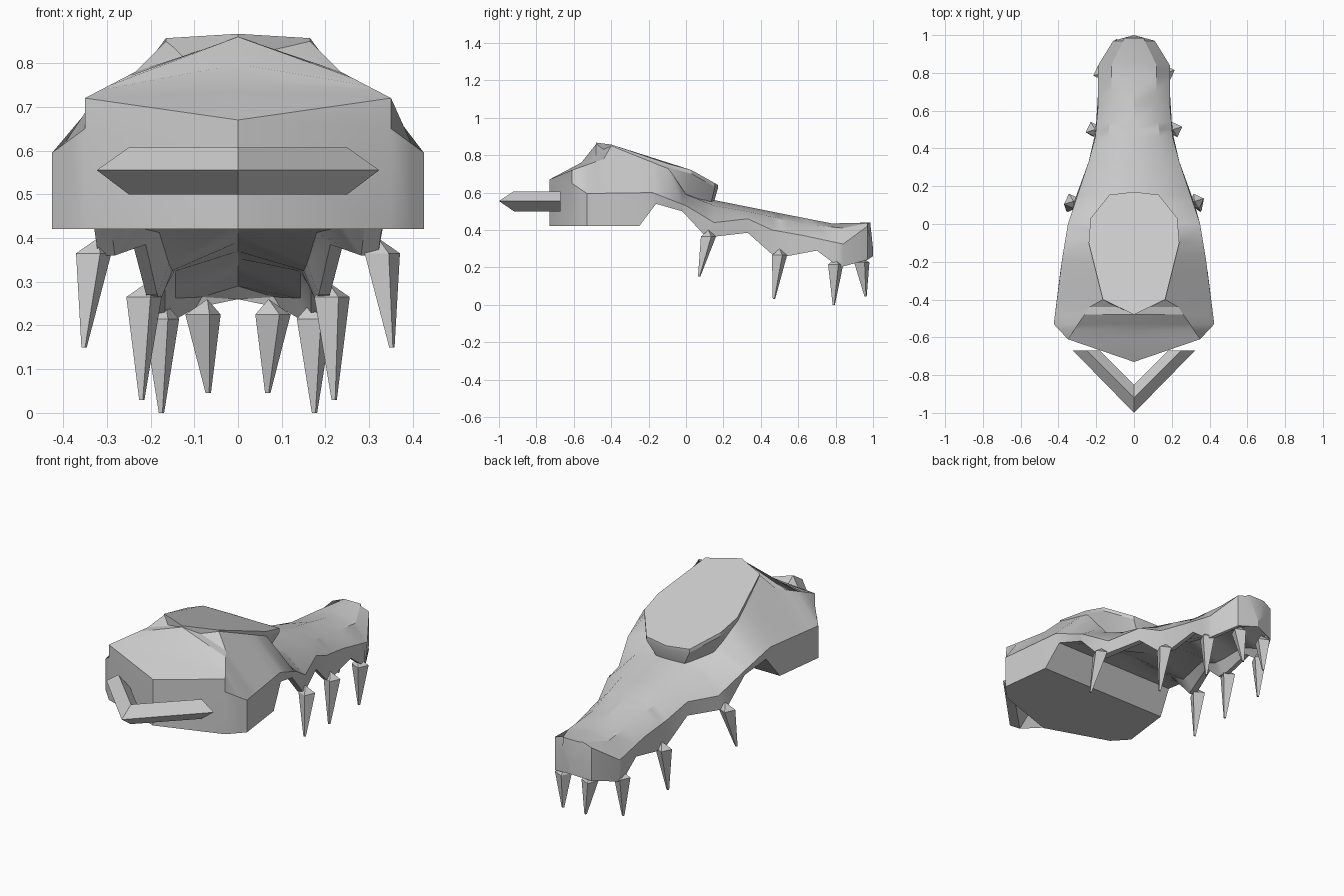
import bpy
import bmesh
import math
from mathutils import Vector

cube = bpy.data.objects.get("Cube")
if cube:
    bpy.data.objects.remove(cube)

bone = bpy.data.materials.new("bone_grey")
bone.use_nodes = True
tone = (0.6, 0.6, 0.6, 1)
bone.diffuse_color = tone
bone.node_tree.nodes["Principled BSDF"].inputs["Base Color"].default_value = tone


def loft(name, rings, closed_ends=True, inward=False, angle=None):
    """Skin a list of equal-length rings into one mesh object."""
    bm = bmesh.new()
    loops = [[bm.verts.new(p) for p in ring] for ring in rings]
    for a, b in zip(loops, loops[1:]):
        for i in range(len(a)):
            j = (i + 1) % len(a)
            bm.faces.new((a[i], a[j], b[j], b[i]))
    if closed_ends:
        bm.faces.new(loops[0])
        bm.faces.new(loops[-1])
    bmesh.ops.remove_doubles(bm, verts=bm.verts, dist=0.0005)
    bmesh.ops.recalc_face_normals(bm, faces=bm.faces)
    if inward:
        bmesh.ops.reverse_faces(bm, faces=bm.faces)
    mesh = bpy.data.meshes.new(name)
    bm.to_mesh(mesh)
    bm.free()
    mesh.materials.append(bone)
    obj = bpy.data.objects.new(name, mesh)
    bpy.context.collection.objects.link(obj)
    if angle:
        bpy.ops.object.select_all(action="DESELECT")
        obj.select_set(True)
        bpy.context.view_layer.objects.active = obj
        bpy.ops.object.shade_smooth_by_angle(angle=math.radians(angle))
    return obj


def sample(rail, y):
    """Point (x, z) of a rail of (y, x, z) knots at the given y."""
    if y <= rail[0][0]:
        return rail[0][1:]
    for a, b in zip(rail, rail[1:]):
        if y <= b[0]:
            t = (y - a[0]) / (b[0] - a[0])
            return tuple(u + (v - u) * t for u, v in zip(a[1:], b[1:]))
    return rail[-1][1:]


def mirrored(half):
    """Close a half outline whose first and last points lie on the middle."""
    return half + [(-x, y, z) for x, y, z in half[-2:0:-1]]


# Rails that run along the skull and snout
crown = [(-.73, 0, .67), (-.56, 0, .76), (-.48, 0, .86), (-.4, 0, .855), (-.1, 0, .745),
         (0, 0, .6), (.15, 0, .56), (.5, 0, .49), (.78, 0, .435), (.985, 0, .44), (1, 0, .3)]
shoulder = [(-.73, 0, .67), (-.61, .35, .72), (-.44, .235, .78), (-.4, .165, .85),
            (-.1, .23, .74), (0, .21, .59), (.15, .2, .53), (.33, .15, .5),
            (.63, .12, .43), (.84, .12, .41), (.985, .05, .44), (1, 0, .3)]
ridge = [(-.73, 0, .6), (-.61, .35, .65), (-.53, .425, .595), (-.18, .38, .6), (0, .35, .53),
         (.15, .3, .44), (.33, .24, .46), (.46, .205, .4), (.63, .19, .37), (.84, .19, .325),
         (.97, .11, .42), (1, 0, .29)]
lip = [(-.73, 0, .42), (-.61, .35, .42), (-.53, .425, .42), (-.25, .39, .42), (-.16, .37, .54),
       (-.02, .34, .5), (.11, .32, .36), (.33, .24, .385), (.46, .21, .27), (.54, .2, .26),
       (.7, .19, .29), (.82, .19, .2), (.97, .11, .24), (1, 0, .26)]
palate = [(-.25, 0, .42), (-.16, 0, .54), (0, 0, .52), (.33, 0, .44), (.84, 0, .32),
          (.97, 0, .29), (1, 0, .26)]

stations = sorted({k[0] for rail in (crown, shoulder, ridge, lip) for k in rail})
sections = []
for y in stations:
    tx, tz = sample(crown, y)
    ax, az = sample(shoulder, y)
    bx, bz = sample(ridge, y)
    cx, cz = sample(lip, y)
    px, pz = sample(palate, y)
    sections.append(mirrored([
        (0, y, tz), (ax, y, az), (bx, y, bz), (cx, y, cz),
        (cx * .88, y, cz), (cx * .75, y, (pz + cz) / 2), (0, y, pz)]))
loft("skull_and_snout", sections, closed_ends=False, angle=28)

# Brow plate that overhangs the eye sockets
brow = mirrored([(0, -.48, .867), (.165, -.4, .857), (.24, -.1, .755), (.23, .03, .72),
                 (.13, .155, .65), (0, .17, .64)])
rim = [(x, y, z - .02) for x, y, z in brow]
foot = [(x * .65, y - .02, max(.55, z - .2)) for x, y, z in brow]
loft("brow_plate", [brow, rim, foot], angle=25)

# Chevron bar behind the skull, a hollow shell facing inward
bar = []
for side in (-1, 0, 1):
    if side:
        bar.append([(side * .323, -.67, .555), (side * .25, -.67, .607),
                    (side * .18, -.67, .555), (side * .25, -.67, .5)])
    else:
        bar.append([(0, -1, .555), (0, -.92, .607), (0, -.85, .555), (0, -.92, .5)])
loft("rear_chevron", bar, inward=True)

# Teeth: four-sided spikes with a low peaked root
teeth = {"rear": ((.33, .12, .365), (.352, .07, .15)),
         "middle": ((.215, .5, .265), (.22, .47, .03)),
         "fang": ((.175, .8, .215), (.175, .79, 0)),
         "front": ((.08, .94, .225), (.068, .96, .045))}
for label, (root, tip) in teeth.items():
    for name, side in (("left", 1), ("right", -1)):
        r = Vector((root[0] * side, root[1], root[2]))
        t = Vector((tip[0] * side, tip[1], tip[2]))
        quad = [Vector((math.cos(a), math.sin(a), 0)) * .043
                for a in (math.radians(20 + 90 * k) for k in range(4))]
        peak = r + Vector((-.01 * side, 0, .035))
        loft(f"{name}_{label}_tooth",
             [[peak] * 4, [r + q for q in quad], [t + q * .15 for q in quad], [t] * 4],
             closed_ends=False)
